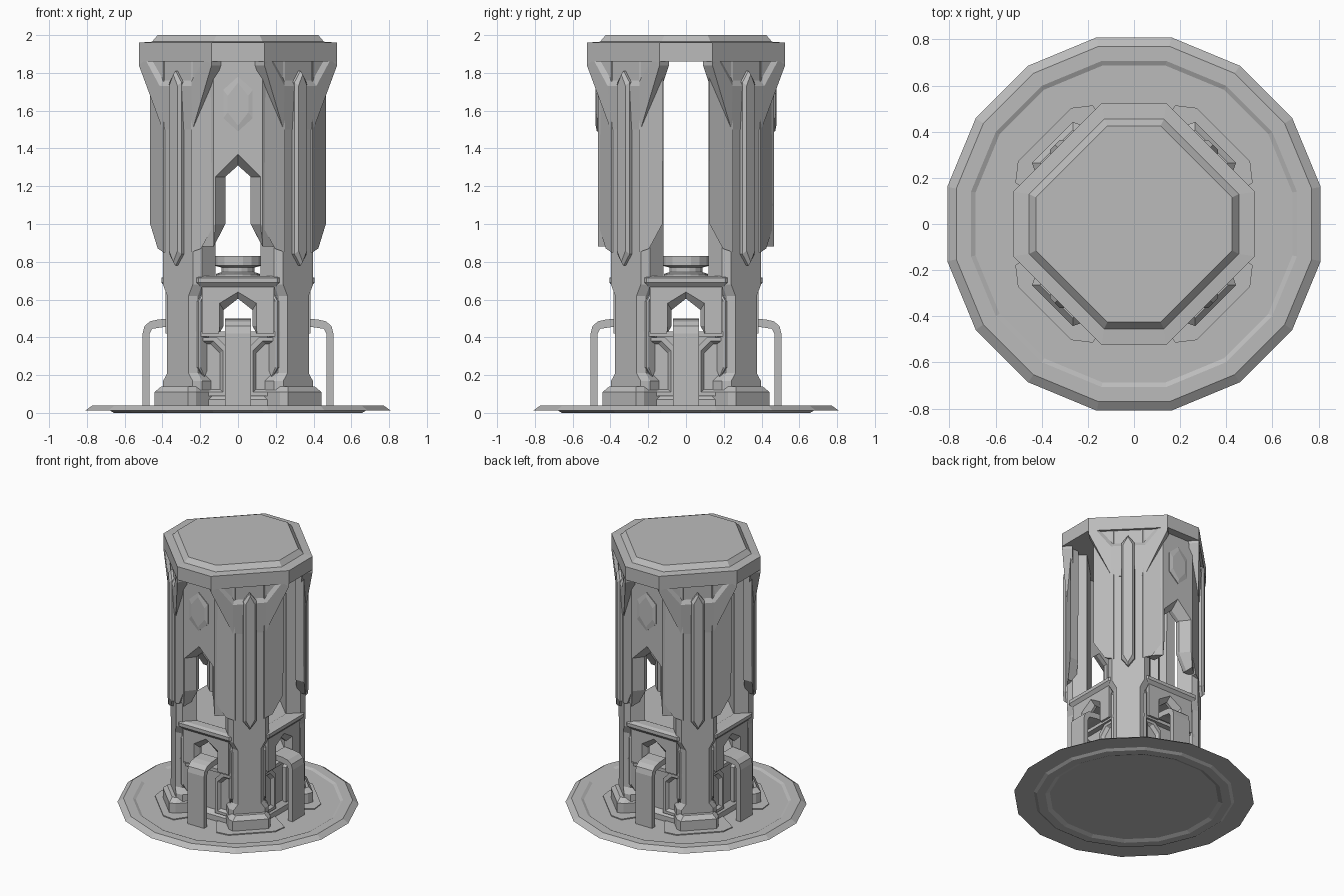
import bpy, bmesh, math
from mathutils import Matrix, Vector

if "Cube" in bpy.data.objects:
    bpy.data.objects.remove(bpy.data.objects["Cube"])

stone = bpy.data.materials.new("grey_stone")
stone.use_nodes = True
GREY = (0.5, 0.5, 0.5, 1)
stone.diffuse_color = GREY
stone.node_tree.nodes["Principled BSDF"].inputs["Base Color"].default_value = GREY

FRONT_BACK = (0, 180)
SIDES = (0, 90, 180, 270)
CORNERS = (45, 135, 225, 315)


def loft(name, rings, angles=(0,)):
    """Join matching rings of points, cap both ends, repeat around z."""
    for i, angle in enumerate(angles):
        bm = bmesh.new()
        loops = [[bm.verts.new(p) for p in ring] for ring in rings]
        for a, b in zip(loops, loops[1:]):
            for k in range(len(a)):
                n = (k + 1) % len(a)
                bm.faces.new((a[k], a[n], b[n], b[k]))
        bm.faces.new(loops[0])
        bm.faces.new(loops[-1])
        bmesh.ops.recalc_face_normals(bm, faces=bm.faces)
        bm.transform(Matrix.Rotation(math.radians(angle), 4, 'Z'))
        mesh = bpy.data.meshes.new(name)
        bm.to_mesh(mesh)
        bm.free()
        mesh.materials.append(stone)
        label = name if len(angles) == 1 else f"{name}_{i + 1}"
        bpy.context.collection.objects.link(bpy.data.objects.new(label, mesh))


def sym(half):
    """Mirror a half outline across the middle."""
    return half + [(-x, z) for x, z in reversed(half) if x > 0]


def upright(outline, out):
    """Outline standing upright, at a distance out from the axis."""
    return [(x, -out, z) for x, z in outline]


def flat(plan, z):
    return [(x, -out, z) for x, out in plan]


def circle(r, z, n=16):
    return [(r * math.cos((k + .5) * math.tau / n), r * math.sin((k + .5) * math.tau / n), z)
            for k in range(n)]


def octagon(a, b, z):
    return [(b, -a, z), (a, -b, z), (a, b, z), (b, a, z),
            (-b, a, z), (-a, b, z), (-a, -b, z), (-b, -a, z)]


def lozenge(half, low, high, tip):
    return sym([(0, low), (half, low + tip), (half, high - tip), (0, high)])


def raised(name, half, low, high, tip, out, rise, angles):
    """Long pointed plate with a bevelled edge."""
    big = lozenge(half, low, high, tip)
    small = lozenge(half * .7, low + half * .4, high - half * .4, tip)
    loft(name, [upright(big, out - .03), upright(big, out + rise * .5),
                upright(small, out + rise)], angles)


# Round base with a sunken floor
loft("base", [circle(r, z) for r, z in
              ((.58, .012), (.61, 0), (.67, 0), (.69, .012), (.825, .012), (.785, .04),
               (.72, .04), (.70, .03))])
pad = sym([(.20, .30), (.237, .49), (.163, .548)])
loft("foot_pad", [flat(pad, .02), flat(pad, .037)], CORNERS)

# Octagonal cap
loft("cap", [octagon(a, b, z) for a, b, z in
             ((.525, .14, 1.86), (.525, .14, 1.96), (.455, .13, 1.965), (.425, .115, 2.0))])


# Corner pillars
def pillar_plan(half, front, back, chamfer=.03):
    return sym([(half, front), (half + chamfer, front - .04), (half + chamfer, back)])


loft("pillar_foot", [flat(pillar_plan(h, f, .33, .02), z) for h, f, z in
                     ((.125, .50, .02), (.125, .50, .11), (.10, .475, .14))], CORNERS)
loft("pillar", [flat(pillar_plan(h, .45, .31), z) for h, z in
                ((.11, .12), (.11, .17), (.08, .21), (.08, .62), (.112, .68), (.112, 1.88))], CORNERS)
raised("pillar_blade", .045, .78, 1.81, .06, .45, .035, CORNERS)

# Flared pillar heads with a sunken trapezoid
wide = sym([(.112, 1.5), (.272, 1.84), (.272, 1.96)])
frame = sym([(.118, 1.73), (.225, 1.87), (.236, 1.89)])
sunk = sym([(.105, 1.76), (.19, 1.865), (.2, 1.875)])
head_back = upright(wide, .40)
head_front = [(x, -.452 - .018 * min(1, (z - 1.5) / .34), z) for x, z in wide]
loft("pillar_head", [head_back, head_front, upright(frame, .468), upright(sunk, .452)], CORNERS)

# Pointed plates on the pillar flanks
for side, s in (("left", 1), ("right", -1)):
    rings = [[(s * t, -.375 + x, z) for x, z in lozenge(w, .19, .64, .05)]
             for t, w in ((.09, .04), (.118, .04), (.124, .028))]
    loft("pillar_flank_plate_" + side, rings, CORNERS)

# Slanted wings between the pillars and each side
for side, s in (("left", 1), ("right", -1)):
    edge = [(.12, .465, 1.87), (.25, .395, 1.87), (.25, .395, .85), (.195, .425, .87), (.125, .465, 1.0)]
    rings = [[(s * (x + dx), -y + dy, z) for x, y, z in edge] for dx, dy in ((0, 0), (0, .07))]
    loft("wing_" + side, rings, SIDES)

# Front and back walls with a bevelled pointed opening
def wall(jamb, foot, peak):
    return sym([(0, peak), (jamb, 1.25), (jamb, 1.0), (foot, .88), (.2, .88), (.2, 1.0), (.2, 1.87)])


outer = [(max(-.13, min(.13, x)), z) for x, z in wall(.12, .129, 1.37)]
loft("wall", [upright(outer, .466), upright(wall(.067, .13, 1.31), .40),
              upright(wall(.067, .13, 1.31), .37)], FRONT_BACK)
raised("wall_hexagon", .078, 1.49, 1.78, .07, .466, .012, FRONT_BACK)

# Basin with sunken side panels and a ledge
loft("basin", [octagon(a, b, z) for a, b, z in
               ((.36, .25, .02), (.36, .25, .07), (.33, .23, .10), (.33, .23, .41))])
loft("basin_ledge", [octagon(.37, .25, z) for z in (.405, .43)])


def panel(margin):
    x0, x1, z0, z1 = .06 + margin, .24 - margin, .09 + margin, .40 - margin
    c = .05
    return [(x0, z0), (x1 - c, z0), (x1, z0 + c), (x1, z1), (x0 + c, z1), (x0, z1 - c)]


for side, s in (("left", 1), ("right", -1)):
    rings = [upright([(s * x, z) for x, z in panel(m)], out)
             for m, out in ((0, .32), (0, .36), (.02, .36), (.035, .34))]
    loft("basin_panel_" + side, rings, SIDES)


# Pointed spout arches
def arch(half, peak):
    return sym([(0, peak), (half, peak - .06), (half, .46), (.10, .42), (.19, .42), (.19, .67), (.0001, .67)])


loft("spout_arch", [upright(arch(.076, .605), .33), upright(arch(.076, .605), .35),
                    upright(arch(.098, .64), .385)], SIDES)

# Curved chutes reaching the floor
chute = [(.34, .50), (.42, .495), (.465, .485), (.495, .46), (.505, .42), (.505, .02),
         (.468, .02), (.468, .42), (.455, .445), (.39, .455), (.34, .455)]
loft("chute", [[(x, -out, z) for out, z in chute] for x in (-.07, .07)], SIDES)

# Collar platform above the arches
loft("collar", [octagon(a, b, z) for a, b, z in
                ((.37, .19, .65), (.405, .21, .69), (.405, .21, .715), (.38, .20, .725),
                 (.32, .18, .725), (.30, .17, .715))])

# Round bowl on its pedestal, with a ringed medallion
loft("bowl", [circle(r, z) for r, z in
              ((.12, .70), (.12, .735), (.09, .745), (.09, .77), (.13, .78), (.13, .83), (.112, .83),
               (.10, .812), (.085, .812), (.075, .825), (.06, .825), (.05, .812))])
loft("medallion", [circle(r, z, 8) for r, z in ((.03, .80), (.03, .82), (.015, .828))])
